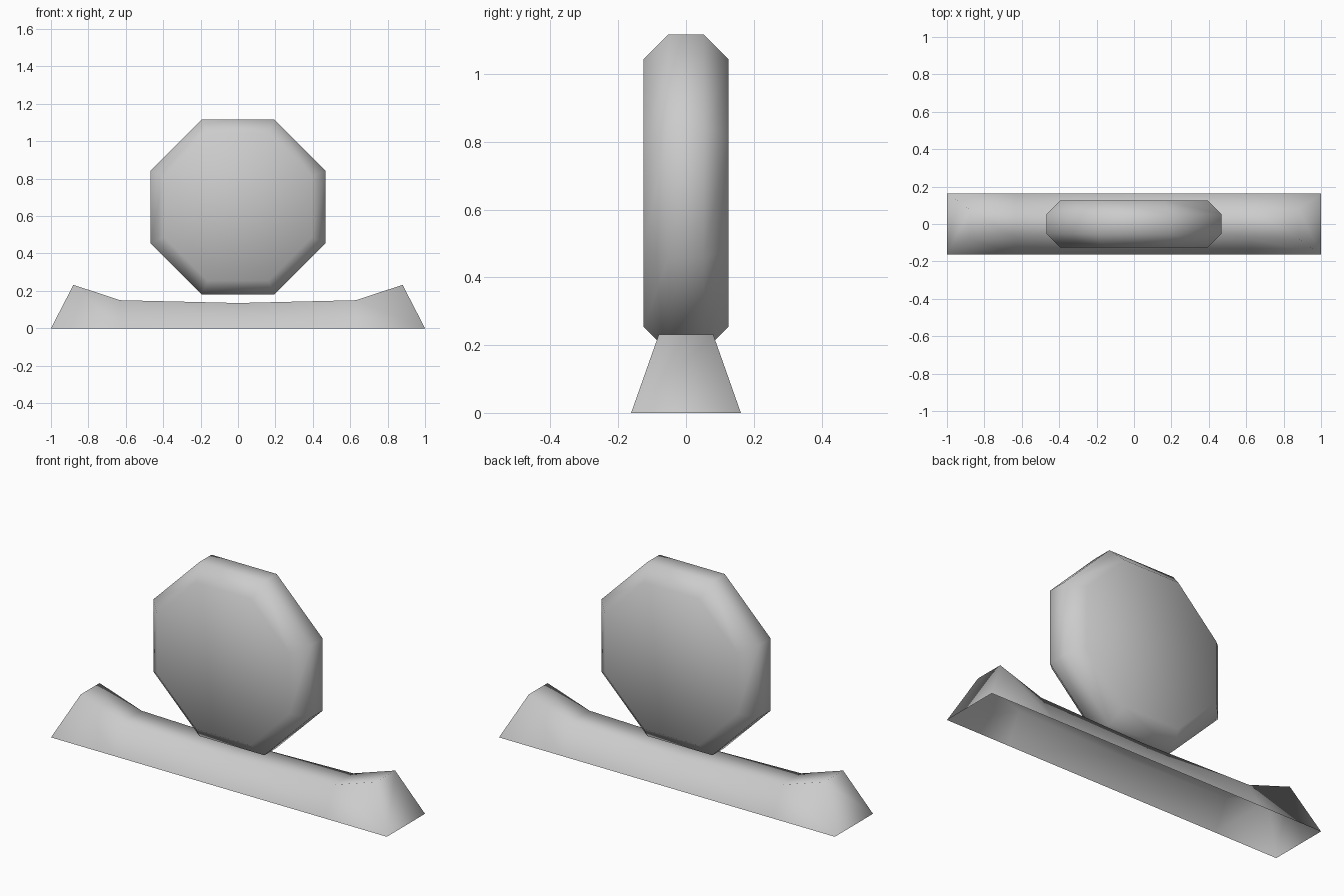
import bpy, bmesh
from math import cos, sin, pi

if "Cube" in bpy.data.objects:
    bpy.data.objects.remove(bpy.data.objects["Cube"])


def loft(name, rings, open_bottom=False):
    """Skin a list of equal-length vertex rings, cap both ends, shade smooth."""
    bm = bmesh.new()
    loops = [[bm.verts.new(p) for p in ring] for ring in rings]
    n = len(rings[0])
    for a, b in zip(loops, loops[1:]):
        for i in range(n):
            j = (i + 1) % n
            bm.faces.new((a[i], a[j], b[j], b[i]))
    bm.faces.new(loops[0])
    bm.faces.new(loops[-1])
    bmesh.ops.recalc_face_normals(bm, faces=bm.faces)
    if open_bottom:
        ground = [f for f in bm.faces if all(v.co.z < 0.001 for v in f.verts)]
        bmesh.ops.delete(bm, geom=ground, context='FACES')
    for f in bm.faces:
        f.smooth = True
    mesh = bpy.data.meshes.new(name)
    bm.to_mesh(mesh)
    bm.free()
    obj = bpy.data.objects.new(name, mesh)
    bpy.context.collection.objects.link(obj)
    return obj


# Base: hollow trapezoid sections along x (bottom x, top x, top z), mirrored ends
half = [(1.0, 0.88, 0.232), (0.63, 0.63, 0.15)]
sections = ([(-b, -t, z) for b, t, z in half] + [(0, 0, 0.135)]
            + half[::-1])
loft("base", [[(b, -0.162, 0), (b, 0.162, 0), (t, 0.08, z), (t, -0.08, z)]
              for b, t, z in sections], open_bottom=True)

# Disc: chamfered octagon standing on its flat side (y, distance to flat)
CENTRE_Z = 0.649
profile = [(-0.126, 0.394), (-0.052, 0.468), (0.052, 0.468), (0.126, 0.394)]
angles = [pi / 8 + i * pi / 4 for i in range(8)]
loft("disc", [[(d / cos(pi / 8) * cos(a), y, CENTRE_Z + d / cos(pi / 8) * sin(a))
               for a in angles] for y, d in profile])
